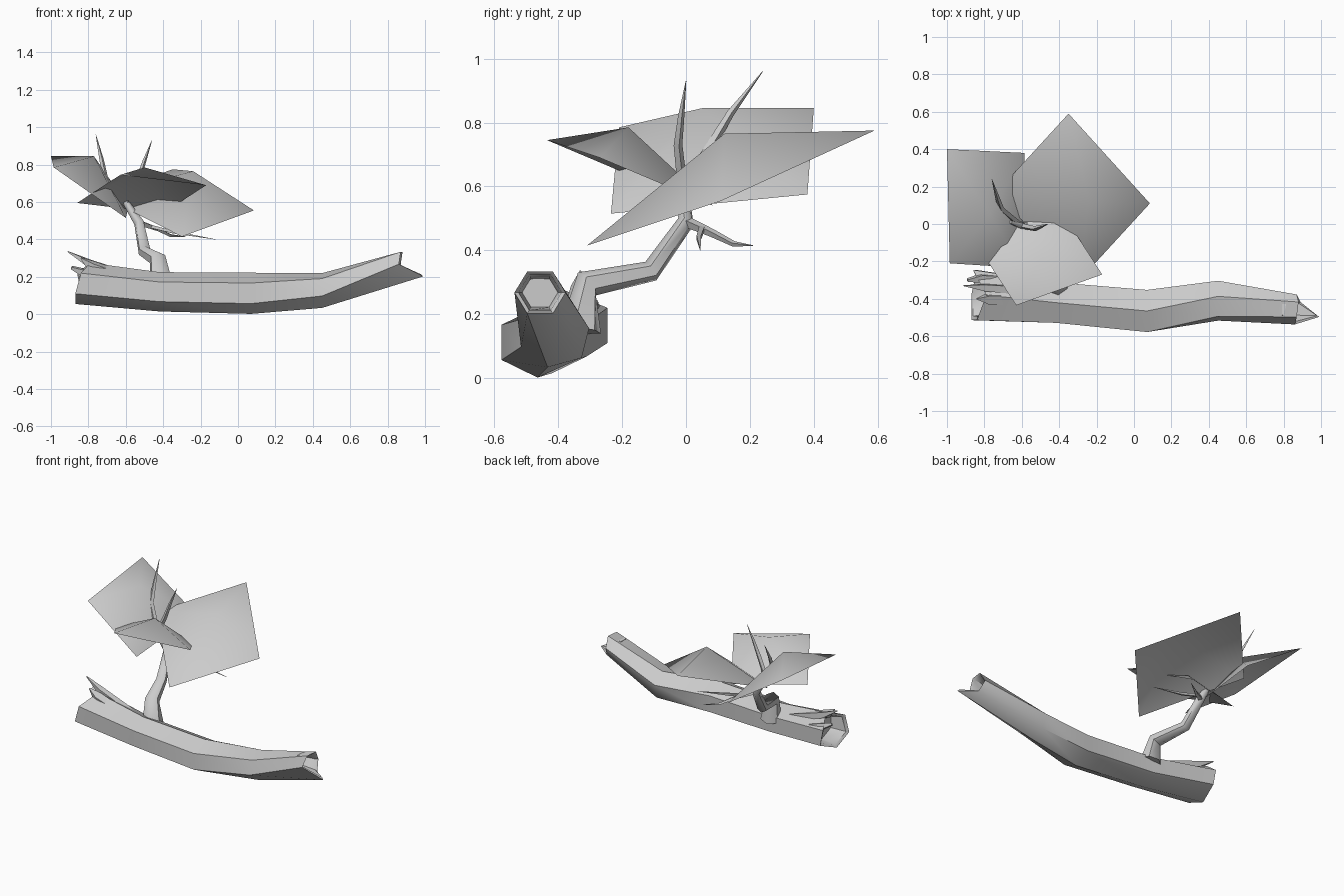
import bpy, bmesh, math
from mathutils import Vector

cube = bpy.data.objects.get("Cube")
if cube:
    bpy.data.objects.remove(cube)

grey = bpy.data.materials.new("plain_grey")
grey.use_nodes = True
COLOUR = (0.6, 0.6, 0.6, 1)
grey.diffuse_color = COLOUR
grey.node_tree.nodes["Principled BSDF"].inputs["Base Color"].default_value = COLOUR


def finish(name, bm, angle=60, solid=True):
    if solid:
        bmesh.ops.recalc_face_normals(bm, faces=bm.faces)
    mesh = bpy.data.meshes.new(name)
    bm.to_mesh(mesh)
    bm.free()
    mesh.materials.append(grey)
    ob = bpy.data.objects.new(name, mesh)
    bpy.context.collection.objects.link(ob)
    bpy.ops.object.select_all(action='DESELECT')
    ob.select_set(True)
    bpy.context.view_layer.objects.active = ob
    bpy.ops.object.shade_smooth_by_angle(angle=math.radians(angle))
    return ob


def bridge(bm, a, b):
    n = len(a)
    for i in range(n):
        j = (i + 1) % n
        bm.faces.new((a[i], a[j], b[j], b[i]))


def twig(name, points, sides=6):
    """Tapered tube through (x, y, z, radius) points."""
    bm = bmesh.new()
    pos = [Vector(p[:3]) for p in points]
    rings = []
    for i, p in enumerate(points):
        d = (pos[min(i + 1, len(pos) - 1)] - pos[max(i - 1, 0)]).normalized()
        u = d.cross(Vector((1, 0.2, 0))).normalized()
        v = d.cross(u)
        turns = [math.tau * k / sides for k in range(sides)]
        rings.append([bm.verts.new(pos[i] + p[3] * (u * math.cos(t) + v * math.sin(t)))
                      for t in turns])
    for a, b in zip(rings, rings[1:]):
        bridge(bm, a, b)
    bm.faces.new(rings[0])
    bm.faces.new(rings[-1])
    return finish(name, bm)


def leaf(name, corners, middle):
    """Four-cornered sheet arched up to its middle."""
    bm = bmesh.new()
    c = [bm.verts.new(p) for p in corners]
    m = bm.verts.new(middle)
    for i in range(4):
        bm.faces.new((c[i], c[(i + 1) % 4], m))
    bmesh.ops.recalc_face_normals(bm, faces=bm.faces)
    if sum(f.normal.z for f in bm.faces) < 0:
        bmesh.ops.reverse_faces(bm, faces=bm.faces)
    return finish(name, bm, 80, False)


# Fallen log: x, y, z, half width, half height, turn of the ring
stations = [(-0.84, -0.38, 0.165, 0.155, 0.11, 0),
            (-0.42, -0.42, 0.12, 0.125, 0.105, 0),
            (0.07, -0.465, 0.112, 0.13, 0.11, 0),
            (0.45, -0.41, 0.127, 0.112, 0.095, -12),
            (0.87, -0.457, 0.268, 0.08, 0.076, -30)]
# Broken rims: how far each corner of an end sticks out
left_rim = [0.03, 0.0, 0.02, -0.05, 0.0, 0.03]
right_rim = [0.12, 0.02, 0.0, 0.01, 0.0, -0.01]


def log_ring(bm, station, rim, scale=1, shift=0):
    x, y, z, w, h, turn = station
    ring = []
    for k in range(6):
        t = math.radians(60 * k - 90 + turn)
        ring.append(bm.verts.new((x + rim[k] + shift, y + scale * w * math.cos(t),
                                  z + scale * h * math.sin(t))))
    return ring


bm = bmesh.new()
rims = [[-r for r in left_rim], [0] * 6, [0] * 6, [0] * 6, right_rim]
rings = [log_ring(bm, s, r) for s, r in zip(stations, rims)]
for a, b in zip(rings, rings[1:]):
    bridge(bm, a, b)
for end, way in ((0, 1), (-1, -1)):
    lip = log_ring(bm, stations[end], rims[end], 0.84, 0.01 * way)
    floor = log_ring(bm, stations[end], [0] * 6, 0.7, 0.08 * way)
    bridge(bm, rings[end], lip)
    bridge(bm, lip, floor)
    bm.faces.new(floor)
finish("log", bm, 50)

# Splinters at the broken left end
twig("splinter_long", [(-0.55, -0.36, 0.19, 0.03), (-0.8, -0.34, 0.275, 0.025),
                       (-0.91, -0.33, 0.335, 0.003)], 4)
twig("splinter_short", [(-0.6, -0.4, 0.19, 0.035), (-0.78, -0.4, 0.255, 0.035),
                        (-0.84, -0.4, 0.3, 0.004)], 4)
twig("splinter_back", [(-0.7, -0.3, 0.18, 0.03), (-0.82, -0.29, 0.22, 0.028),
                       (-0.89, -0.3, 0.25, 0.01)], 4)

# Side branch and its twigs
twig("branch", [(-0.41, -0.33, 0.15, 0.066), (-0.43, -0.31, 0.295, 0.046),
                (-0.5, -0.11, 0.335, 0.034), (-0.53, 0.0, 0.49, 0.027),
                (-0.6, -0.01, 0.6, 0.018), (-0.66, 0.01, 0.66, 0.01)])
twig("twig_left", [(-0.6, -0.01, 0.59, 0.016), (-0.71, 0.08, 0.73, 0.016),
                   (-0.73, 0.14, 0.83, 0.012), (-0.76, 0.24, 0.96, 0.001)], 4)
twig("twig_middle", [(-0.6, -0.01, 0.59, 0.016), (-0.53, -0.025, 0.73, 0.014),
                     (-0.5, -0.015, 0.82, 0.01), (-0.46, 0.0, 0.93, 0.001)], 4)
twig("twig_back", [(-0.53, 0.0, 0.49, 0.018), (-0.43, 0.08, 0.455, 0.013),
                   (-0.36, 0.15, 0.42, 0.009), (-0.28, 0.21, 0.415, 0.001)], 4)
twig("twig_right", [(-0.47, 0.05, 0.47, 0.012), (-0.35, 0.04, 0.44, 0.01),
                    (-0.12, 0.045, 0.4, 0.001)], 4)

# Large leaf sheets
leaf("leaf_left", [(-1, 0.4, 0.845), (-0.985, -0.21, 0.785),
                   (-0.6, -0.235, 0.515), (-0.585, 0.38, 0.575)], (-0.77, 0.05, 0.845))
leaf("leaf_back", [(-0.35, 0.59, 0.775), (0.085, 0.11, 0.555),
                   (-0.3, -0.31, 0.415), (-0.735, 0.17, 0.635)], (-0.24, 0.12, 0.765))
leaf("leaf_front", [(-0.63, -0.435, 0.745), (-0.17, -0.27, 0.69),
                    (-0.4, 0.085, 0.54), (-0.86, -0.08, 0.595)], (-0.5, -0.18, 0.785))
